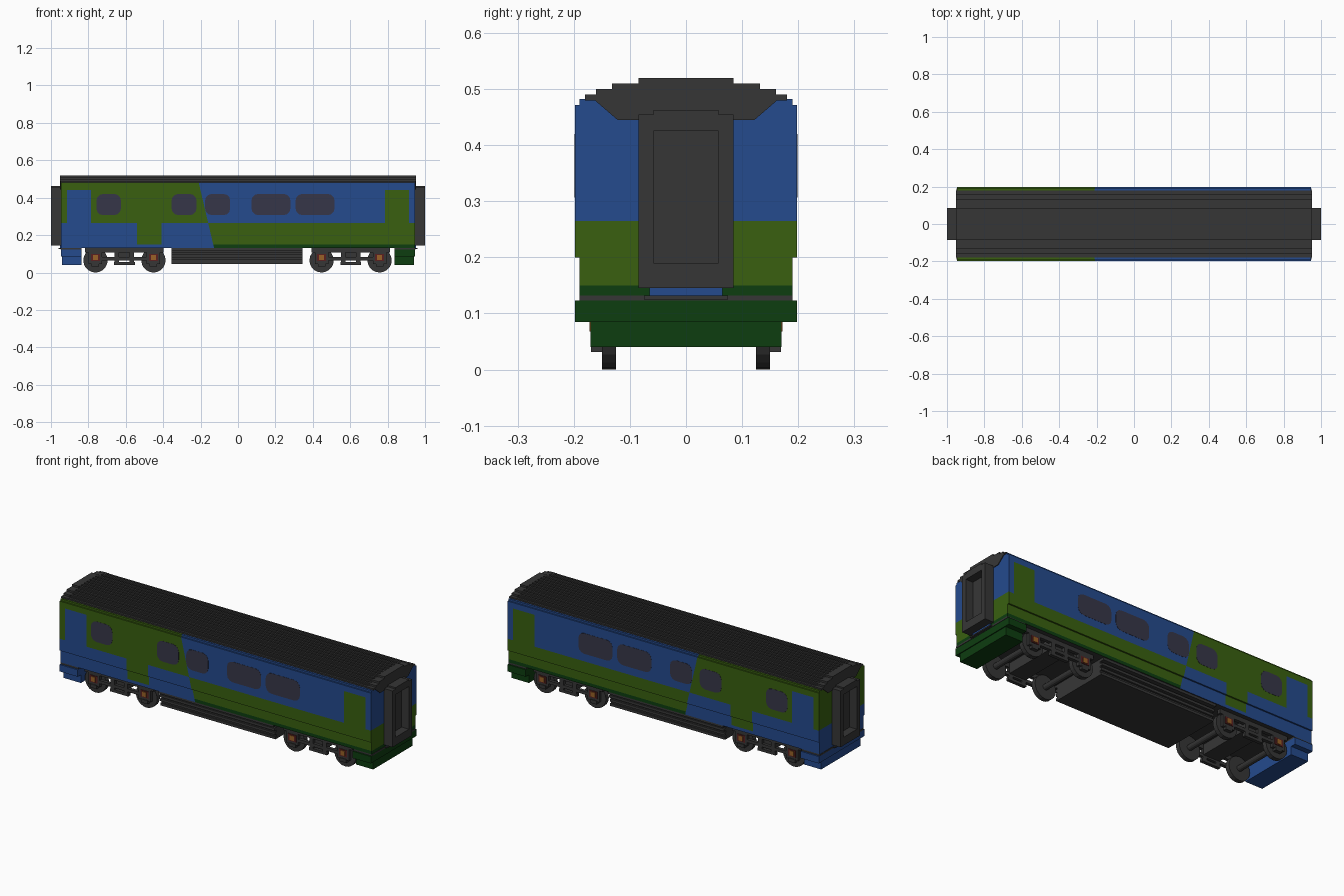
import bpy, bmesh, math
from mathutils import Matrix

if "Cube" in bpy.data.objects:
    bpy.data.objects.remove(bpy.data.objects["Cube"], do_unlink=True)


def material(name, rgb):
    m = bpy.data.materials.new(name)
    m.use_nodes = True
    m.diffuse_color = (*rgb, 1)
    bsdf = m.node_tree.nodes["Principled BSDF"]
    bsdf.inputs["Base Color"].default_value = (*rgb, 1)
    bsdf.inputs["Roughness"].default_value = 0.7
    return m


GREY = material("dark grey", (0.037, 0.037, 0.037))
BLUE = material("blue", (0.018, 0.069, 0.27))
GREEN = material("green", (0.041, 0.118, 0.005))
DARK = material("dark green", (0.004, 0.047, 0.005))
GLASS = material("window glass", (0.037, 0.037, 0.065))
ORANGE = material("orange", (0.32, 0.12, 0.02))
RED = material("dark red", (0.10, 0.015, 0.015))


def finish(bm, name, *mats):
    bmesh.ops.recalc_face_normals(bm, faces=bm.faces)
    me = bpy.data.meshes.new(name)
    bm.to_mesh(me)
    bm.free()
    for m in mats:
        me.materials.append(m)
    ob = bpy.data.objects.new(name, me)
    bpy.context.scene.collection.objects.link(ob)
    return ob


def add_box(bm, x0, x1, y0, y1, z0, z1):
    mat = Matrix.Translation(((x0 + x1) / 2, (y0 + y1) / 2, (z0 + z1) / 2))
    bmesh.ops.create_cube(bm, size=1, matrix=mat @ Matrix.Diagonal((x1 - x0, y1 - y0, z1 - z0, 1)))


def boxes(name, mat, *dims):
    bm = bmesh.new()
    for d in dims:
        add_box(bm, *d)
    return finish(bm, name, mat)


def add_prism(bm, pts, place, offset):
    """Polygon put in space by place(a, b), extruded by offset."""
    f = bm.faces.new([bm.verts.new(place(a, b)) for a, b in pts])
    r = bmesh.ops.extrude_face_region(bm, geom=[f], use_keep_orig=True)
    bmesh.ops.translate(bm, vec=offset, verts=[v for v in r["geom"] if isinstance(v, bmesh.types.BMVert)])


def section(bm, half, x0, x1):
    """Symmetric cross-section (y, z) extruded along x."""
    pts = half + [(-y, z) for y, z in reversed(half)]
    add_prism(bm, pts, lambda y, z: (x0, y, z), (x1 - x0, 0, 0))


# Body shell: section extruded, cut along colour edges, doors sunk in
L = 0.947
DOORS = [(-0.85, BLUE), (-0.475, GREEN), (0.85, GREEN)]
DOOR_W, DOOR_Z0, DOOR_Z1, SUNK = 0.065, 0.15, 0.44, 0.184


def diagonal(z):
    return -0.21 + (0.48 - z) * 0.235


bm = bmesh.new()
section(bm, [(0.19, 0.132), (0.19, 0.2), (0.198, 0.2), (0.198, 0.472), (0.19, 0.472), (0.19, 0.482)], -L, L)


def cut(co, no):
    bmesh.ops.bisect_plane(bm, geom=bm.verts[:] + bm.edges[:] + bm.faces[:], plane_co=co, plane_no=no)


for z in (DOOR_Z0, 0.265, DOOR_Z1):
    cut((0, 0, z), (0, 0, 1))
for x, _ in DOORS:
    cut((x - DOOR_W, 0, 0), (1, 0, 0))
    cut((x + DOOR_W, 0, 0), (1, 0, 0))
cut((diagonal(0.3), 0, 0.3), (1, 0, 0.235))


def door_at(c):
    if DOOR_Z0 < c.z < DOOR_Z1 and abs(c.y) > 0.18:
        for x, m in DOORS:
            if abs(c.x - x) < DOOR_W + 0.001:
                return m


sunk = [f for f in bm.faces if door_at(f.calc_center_median())]
r = bmesh.ops.extrude_face_region(bm, geom=sunk)
for v in r["geom"]:
    if isinstance(v, bmesh.types.BMVert):
        v.co.y = math.copysign(SUNK, v.co.y)
bmesh.ops.dissolve_degenerate(bm, dist=1e-5, edges=bm.edges)
bmesh.ops.recalc_face_normals(bm, faces=bm.faces)
BODY = [GREY, BLUE, GREEN, DARK]
for f in bm.faces:
    c = f.calc_center_median()
    left = c.x < diagonal(c.z)
    if f.normal.z < -0.9 and c.z < 0.14:
        m = GREY
    elif door_at(c):
        m = door_at(c)
    elif c.z < 0.15:
        m = BLUE if left else DARK
    else:
        m = GREEN if left == (c.z > 0.265) else BLUE
    f.material_index = BODY.index(m)
finish(bm, "body_shell", *BODY)

# Door leaves, leaving a groove around each
for i, (x, m) in enumerate(DOORS):
    boxes(f"door_leaves_{i + 1}", m, *[(x - 0.053, x + 0.053, min(s * 0.18, s * 0.189), max(s * 0.18, s * 0.189),
                                        0.152, 0.428) for s in (-1, 1)])


# Windows: rounded plates on both sides
def window(bm, x0, x1, z0, z1, y, r):
    pts = []
    for cx, cz, a0 in ((x1 - r, z1 - r, 0), (x0 + r, z1 - r, 90), (x0 + r, z0 + r, 180), (x1 - r, z0 + r, 270)):
        for k in range(4):
            a = math.radians(a0 + 30 * k)
            pts.append((cx + r * math.cos(a), cz + r * math.sin(a)))
    for s in (-1, 1):
        add_prism(bm, pts, lambda a, b: (a, s * (y - 0.004), b), (0, s * 0.005, 0))


bm = bmesh.new()
for x0, x1 in ((-0.757, -0.626), (-0.355, -0.222), (-0.176, -0.042), (0.072, 0.28), (0.308, 0.516)):
    window(bm, x0, x1, 0.307, 0.42, 0.198, 0.035)
finish(bm, "side_windows", GLASS)
bm = bmesh.new()
for (x, _), w in zip(DOORS, (0.038, 0.036, 0.047)):
    window(bm, x - w, x + w, 0.31, 0.402, 0.189, 0.018)
finish(bm, "door_windows", GLASS)

# Roof: stepped section, solid at the ends and ribbed between them
STEPS = [(0.18, 0.49), (0.16, 0.50), (0.132, 0.51), (0.085, 0.52)]


def roof_half(drop):
    pts, z = [], 0.48
    for y, top in STEPS:
        pts += [(y, z), (y, top - drop)]
        z = top - drop
    return pts


bm = bmesh.new()
section(bm, roof_half(0.007), -0.91, 0.91)
for s in (-1, 1):
    section(bm, roof_half(0), min(s * 0.91, s * 0.95), max(s * 0.91, s * 0.95))
for k in range(-7, 8):
    y = k * 0.0245
    top = max(t for w, t in STEPS if abs(y) + 0.005 <= w + 0.002)
    add_box(bm, -0.912, 0.912, y - 0.006, y + 0.006, top - 0.012, top)
finish(bm, "roof", GREY)

# Dark cap at the top of each end wall
bm = bmesh.new()
for s in (-1, 1):
    half = [(0.122, 0.445), (0.165, 0.482)] + [p for p in roof_half(0)[1:]]
    pts = half + [(-y, z) for y, z in reversed(half)]
    add_prism(bm, pts, lambda y, z: (s * 0.944, y, z), (s * 0.007, 0, 0))
finish(bm, "roof_end_caps", GREY)

# Gangways, end skirts and buffer strips
for s, name, col in ((-1, "right", BLUE), (1, "left", DARK)):
    def at(a, b, *rest):
        return (min(s * a, s * b), max(s * a, s * b), *rest)
    boxes(f"gangway_{name}", GREY,
          at(0.94, 1, -0.085, -0.058, 0.145, 0.455), at(0.94, 1, 0.058, 0.085, 0.145, 0.455),
          at(0.94, 1, -0.058, 0.058, 0.145, 0.19), at(0.94, 1, -0.058, 0.058, 0.425, 0.463),
          at(0.94, 0.956, -0.058, 0.058, 0.19, 0.425))
    boxes(f"end_skirt_{name}", col,
          at(0.837, 0.947, -0.198, 0.198, 0.085, 0.123), at(0.837, 0.942, -0.17, 0.17, 0.04, 0.085))
    boxes(f"end_strip_{name}", GREY,
          at(0.837, 0.949, -0.19, 0.19, 0.123, 0.132), at(0.93, 0.96, -0.075, 0.075, 0.125, 0.132))
    boxes(f"end_step_{name}", BLUE, at(0.94, 0.953, -0.065, 0.065, 0.132, 0.145))

# Equipment box under the floor with long side ribs
boxes("underfloor_box", GREY, (-0.355, 0.345, -0.16, 0.16, 0.045, 0.133),
      *[(-0.355, 0.345, -w, w, z, z + 0.014) for z, w in ((0.045, 0.167), (0.07, 0.17), (0.094, 0.175), (0.118, 0.185))])


def cylinder(bm, x, z, r, y0, y1, n):
    m = Matrix.Translation((x, (y0 + y1) / 2, z)) @ Matrix.Rotation(math.pi / 2, 4, "X")
    bmesh.ops.create_cone(bm, cap_ends=True, segments=n, radius1=r, radius2=r, depth=y1 - y0, matrix=m)


# Bogies: wheels, axles, frames and coloured axle boxes
for name, bx in (("right", -0.607), ("left", 0.602)):
    wheels, frame, plates, hubs = (bmesh.new() for _ in range(4))
    for ax in (bx - 0.155, bx + 0.155):
        cylinder(wheels, ax, 0.065, 0.016, -0.13, 0.13, 12)
        for s in (-1, 1):
            def side(a, b):
                return min(s * a, s * b), max(s * a, s * b)
            cylinder(wheels, ax, 0.065, 0.065, *side(0.125, 0.15), 20)
            add_box(frame, ax - 0.036, ax + 0.036, *side(0.148, 0.166), 0.045, 0.12)
            add_box(frame, ax - 0.02, ax + 0.02, *side(0.148, 0.169), 0.031, 0.05)
            add_box(plates, ax - 0.024, ax + 0.024, *side(0.164, 0.169), 0.062, 0.1)
            add_box(hubs, ax - 0.013, ax + 0.013, *side(0.164, 0.172), 0.068, 0.094)
    for s in (-1, 1):
        y0, y1 = sorted((s * 0.148, s * 0.166))
        add_box(frame, bx - 0.21, bx + 0.21, y0, y1, 0.108, 0.134)
        add_box(frame, bx - 0.12, bx + 0.12, y0, y1, 0.065, 0.082)
        add_box(frame, bx - 0.055, bx + 0.055, y0, y1, 0.04, 0.055)
        for dx in (-0.04, 0.04):
            add_box(frame, bx + dx - 0.012, bx + dx + 0.012, y0, y1, 0.045, 0.12)
    add_box(frame, bx - 0.05, bx + 0.05, -0.15, 0.15, 0.075, 0.134)
    finish(wheels, f"bogie_wheels_{name}", GREY)
    finish(frame, f"bogie_frame_{name}", GREY)
    finish(plates, f"axle_box_plates_{name}", RED)
    finish(hubs, f"axle_box_hubs_{name}", ORANGE)
